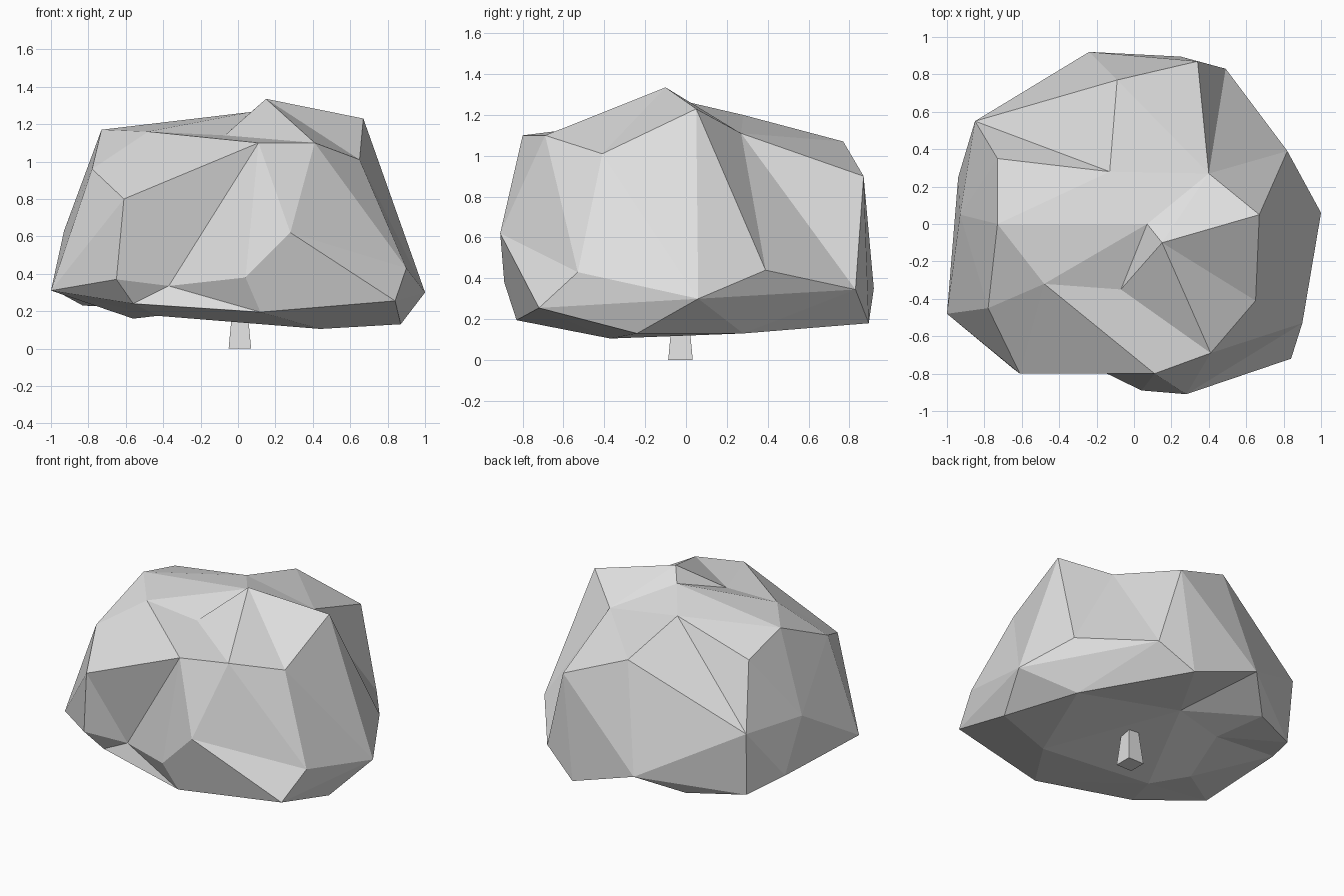
import bpy
import bmesh
from math import radians
from mathutils import Vector

if "Cube" in bpy.data.objects:
    bpy.data.objects.remove(bpy.data.objects["Cube"], do_unlink=True)

# One plain grey for the whole shrub
grey = bpy.data.materials.new("light_grey")
grey.use_nodes = True
grey.diffuse_color = (0.74, 0.74, 0.74, 1)
grey.node_tree.nodes["Principled BSDF"].inputs["Base Color"].default_value = grey.diffuse_color


def add_object(name, bm):
    mesh = bpy.data.meshes.new(name)
    bm.to_mesh(mesh)
    bm.free()
    mesh.materials.append(grey)
    obj = bpy.data.objects.new(name, mesh)
    bpy.context.collection.objects.link(obj)
    return obj


# Corners of the faceted crown
corners = {
    # top
    "peak": (.15, -.1, 1.335),
    "saddle": (.07, 0, 1.265),
    "top_dent": (-.07, -.35, 1.14),
    "top_back": (-.13, .28, 1.2),
    "top_front": (-.48, -.32, 1.16),
    "notch": (.4, .27, 1.11),
    # shoulders
    "shoulder_east": (.67, .05, 1.23),
    "shoulder_southeast": (.65, -.41, 1.01),
    "shoulder_south": (.41, -.69, 1.1),
    "shoulder_southwest": (.11, -.8, 1.1),
    "shoulder_west": (-.78, -.45, .96),
    "shoulder_west_top": (-.73, 0, 1.17),
    "shoulder_northwest": (-.73, .35, 1.08),
    "shoulder_north": (-.09, .77, 1.07),
    "shoulder_northeast": (.34, .87, .9),
    # belly
    "belly_front": (.28, -.91, .62),
    "belly_front_west": (-.61, -.8, .8),
    "belly_west": (-.93, .05, .63),
    "belly_northwest": (-.85, .55, .67),
    "belly_north": (-.24, .92, .35),
    "belly_northeast": (.49, .83, .345),
    "belly_east": (.82, .39, .44),
    "belly_southeast": (.9, -.53, .43),
    # lower rim
    "rim_front": (.04, -.89, .38),
    "rim_front_low": (.12, -.83, .195),
    "rim_front_dent": (-.37, -.69, .335),
    "rim_southwest": (-.65, -.77, .37),
    "rim_southwest_low": (-.56, -.68, .24),
    "rim_west": (-1, -.48, .31),
    "rim_west_back": (-.94, .25, .29),
    "rim_northwest": (-.83, .52, .23),
    "rim_north": (-.48, .69, .215),
    "rim_northeast": (.25, .895, .18),
    "rim_east": (1, .06, .3),
    "rim_southeast": (.84, -.72, .255),
    # underside
    "under_southeast": (.87, -.24, .13),
    "under_east": (.7, .28, .13),
    "under_south": (.44, -.37, .105),
    "under_southwest": (-.43, -.37, .175),
    "under_west": (-.56, -.11, .16),
    "under_northwest": (-.43, .3, .22),
    "under_north": (-.13, .3, .3),
}
hollows = {"saddle", "top_dent", "top_front", "notch", "rim_front_dent", "rim_front",
           "under_north", "under_northwest", "under_west", "under_southwest"}

# Edges that must run along the crown's creases: each corner with its neighbours
creases = {
    "rim_front_dent": ["rim_front", "rim_front_low", "belly_front", "shoulder_southwest",
                       "belly_front_west"],
    "rim_southwest_low": ["rim_front_low"],
    "belly_front_west": ["shoulder_southwest", "rim_west", "top_front"],
    "belly_front": ["shoulder_southwest", "shoulder_south", "belly_southeast",
                    "rim_southeast", "rim_front"],
    "shoulder_west": ["rim_west"],
    "belly_west": ["rim_west", "belly_northwest", "shoulder_northwest"],
    "belly_northwest": ["belly_north", "shoulder_north", "top_back"],
    "shoulder_north": ["belly_north", "shoulder_northeast", "top_back"],
    "notch": ["shoulder_northeast", "belly_east", "belly_northeast"],
    "shoulder_east": ["notch", "belly_east", "rim_east"],
    "shoulder_southeast": ["belly_southeast", "rim_east"],
    "peak": ["shoulder_east", "shoulder_southeast", "shoulder_south", "top_dent", "saddle"],
    "saddle": ["top_dent", "shoulder_west_top"],
    "top_dent": ["shoulder_south", "shoulder_southwest"],
    "top_front": ["shoulder_southwest"],
}

heart = Vector((0, 0, 0.6))
bm = bmesh.new()
verts = {}
for name, co in corners.items():
    verts[name] = bm.verts.new((Vector(co) - heart).normalized())

# Skin the corners on a ball, then move them to their real places
bmesh.ops.convex_hull(bm, input=list(bm.verts))
bmesh.ops.recalc_face_normals(bm, faces=bm.faces)
for name, co in corners.items():
    verts[name].co = co
bm.normal_update()


def side(a, b, c):
    return (a.co - heart).cross(b.co - heart).dot(c.co - heart)


def opposite(edge):
    return [v for f in edge.link_faces for v in f.verts if v not in edge.verts]


def turn(edge):
    """Turn an edge inside its two triangles when that keeps the skin unfolded."""
    a, b = edge.verts
    c, d = opposite(edge)
    if side(c, d, a) * side(c, d, b) < 0 and bm.edges.get((c, d)) is None:
        done = bmesh.utils.edge_rotate(edge) is not None
        bm.normal_update()
        return done
    return False


def find_concave():
    soft = {verts[name] for name in hollows}
    for e in bm.edges:
        if len(e.link_faces) == 2 and not soft & set(e.verts):
            if e.calc_face_angle_signed() < -0.03 and e not in tried:
                return e
    return None


# Bulge the skin outward away from the hollows
tried = set()
for _ in range(60):
    edge = find_concave()
    if edge is None:
        break
    if not turn(edge):
        tried.add(edge)

# Lay the creases
for _ in range(4):
    for first, others in creases.items():
        for second in others:
            pair = {verts[first], verts[second]}
            if bm.edges.get(tuple(pair)) is None:
                crossing = [e for e in bm.edges
                            if len(e.link_faces) == 2 and set(opposite(e)) == pair]
                if crossing:
                    turn(crossing[0])

bmesh.ops.recalc_face_normals(bm, faces=bm.faces)
add_object("foliage_crown", bm)

# Short square trunk, tapering upward into the crown
bm = bmesh.new()
bmesh.ops.create_cone(bm, cap_ends=True, segments=4, radius1=0.5, radius2=0.25, depth=1)
trunk = add_object("trunk", bm)
trunk.rotation_euler.z = radians(45)
trunk.scale = (0.17, 0.17, 0.32)
trunk.location = (0.01, -0.027, 0.16)
